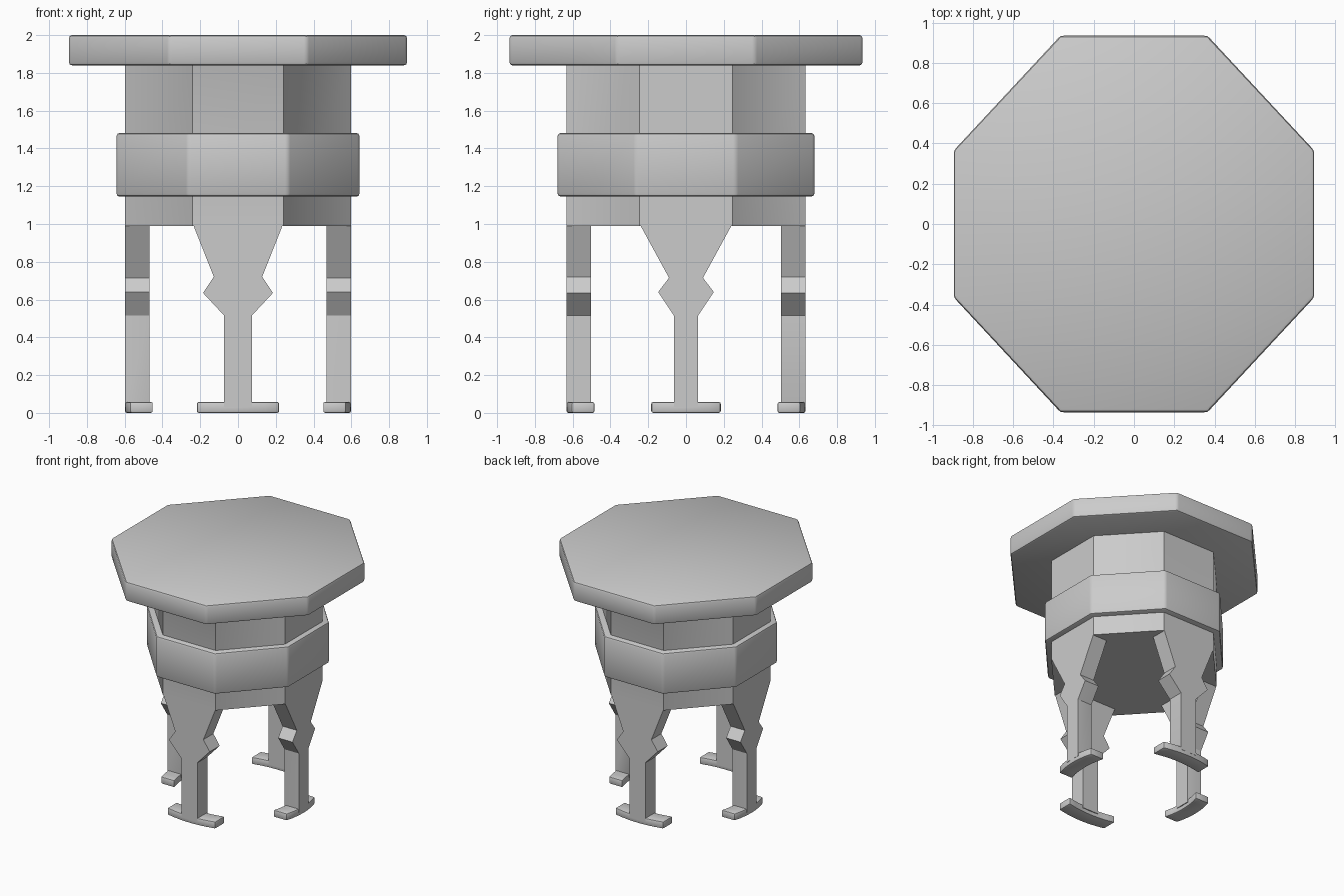
import bpy
import bmesh
import math
from mathutils import Matrix

cube = bpy.data.objects.get("Cube")
if cube:
    bpy.data.objects.remove(cube, do_unlink=True)

# Single stone-grey material
grey = bpy.data.materials.new("plain_grey")
grey.use_nodes = True
GREY = (0.6, 0.6, 0.6, 1)
grey.diffuse_color = GREY
grey.node_tree.nodes["Principled BSDF"].inputs["Base Color"].default_value = GREY


def prism(name, outline, start, end, matrix=None):
    """Extrude a 2D outline along z from start to end, then place it."""
    bm = bmesh.new()
    face = bm.faces.new([bm.verts.new((u, v, start)) for u, v in outline])
    top = bmesh.ops.extrude_face_region(bm, geom=[face])["geom"]
    verts = [g for g in top if isinstance(g, bmesh.types.BMVert)]
    bmesh.ops.translate(bm, verts=verts, vec=(0, 0, end - start))
    if matrix:
        bm.transform(matrix)
    bmesh.ops.recalc_face_normals(bm, faces=bm.faces)
    mesh = bpy.data.meshes.new(name)
    bm.to_mesh(mesh)
    bm.free()
    mesh.materials.append(grey)
    obj = bpy.data.objects.new(name, mesh)
    bpy.context.collection.objects.link(obj)
    return obj


def octagon(hx, hy, cx, cy):
    """Octagon with half sizes hx, hy and half edge lengths cx, cy."""
    return [(cx, -hy), (hx, -cy), (hx, cy), (cx, hy),
            (-cx, hy), (-hx, cy), (-hx, -cy), (-cx, -hy)]


def apply_modifier(obj, modifier):
    bpy.ops.object.select_all(action='DESELECT')
    obj.select_set(True)
    bpy.context.view_layer.objects.active = obj
    bpy.ops.object.modifier_apply(modifier=modifier.name)


def soften(obj, width):
    """Rounded edges with smooth shading."""
    bevel = obj.modifiers.new("Soft edges", 'BEVEL')
    bevel.width = width
    bevel.segments = 2
    bevel.limit_method = 'ANGLE'
    bevel.angle_limit = math.radians(20)
    apply_modifier(obj, bevel)
    bpy.ops.object.shade_smooth_by_angle(angle=math.radians(30))


# Tabletop, band and central body
top = prism("tabletop", octagon(0.895, 0.935, 0.365, 0.365), 1.84, 2)
band = prism("band", octagon(0.643, 0.68, 0.265, 0.265), 1.145, 1.482)
body = prism("body", octagon(0.598, 0.632, 0.24, 0.245), 0.99, 1.85)

# Leg half profiles (half width, height), from the body down to the foot
BROAD = [(0.235, 1.04), (0.235, 0.99), (0.128, 0.72), (0.185, 0.635), (0.073, 0.515), (0.073, 0.03)]
SLIM = [(0.24, 1.04), (0.24, 0.99), (0.09, 0.715), (0.147, 0.64), (0.064, 0.515), (0.064, 0.03)]
STAND = Matrix(((1, 0, 0, 0), (0, 0, -1, 0), (0, 1, 0, 0), (0, 0, 0, 1)))

# Four legs, each with a bowed foot
feet = []
for side, name in enumerate(("front", "left", "back", "right")):
    half, reach, foot = (BROAD, 0.632, 0.218) if side % 2 == 0 else (SLIM, 0.598, 0.184)
    turn = Matrix.Rotation(side * math.pi / 2, 4, 'Z')
    outline = half + [(-u, v) for u, v in reversed(half)]
    leg = prism(name + "_leg", outline, reach - 0.13, reach, turn @ STAND)
    union = body.modifiers.new("Join leg", 'BOOLEAN')
    union.operation = 'UNION'
    union.solver = 'EXACT'
    union.object = leg
    apply_modifier(body, union)
    bpy.data.objects.remove(leg, do_unlink=True)

    steps = [i / 3 for i in range(-3, 4)]
    outer = [(foot * t, -reach + 0.027 * t * t) for t in steps]
    inner = [(u, v + 0.122) for u, v in reversed(outer)]
    feet.append(prism(name + "_foot", outer + inner, 0, 0.058, turn))

body.name = "body_and_legs"
soften(top, 0.016)
soften(band, 0.016)
soften(body, 0.008)
for obj in feet:
    soften(obj, 0.01)
